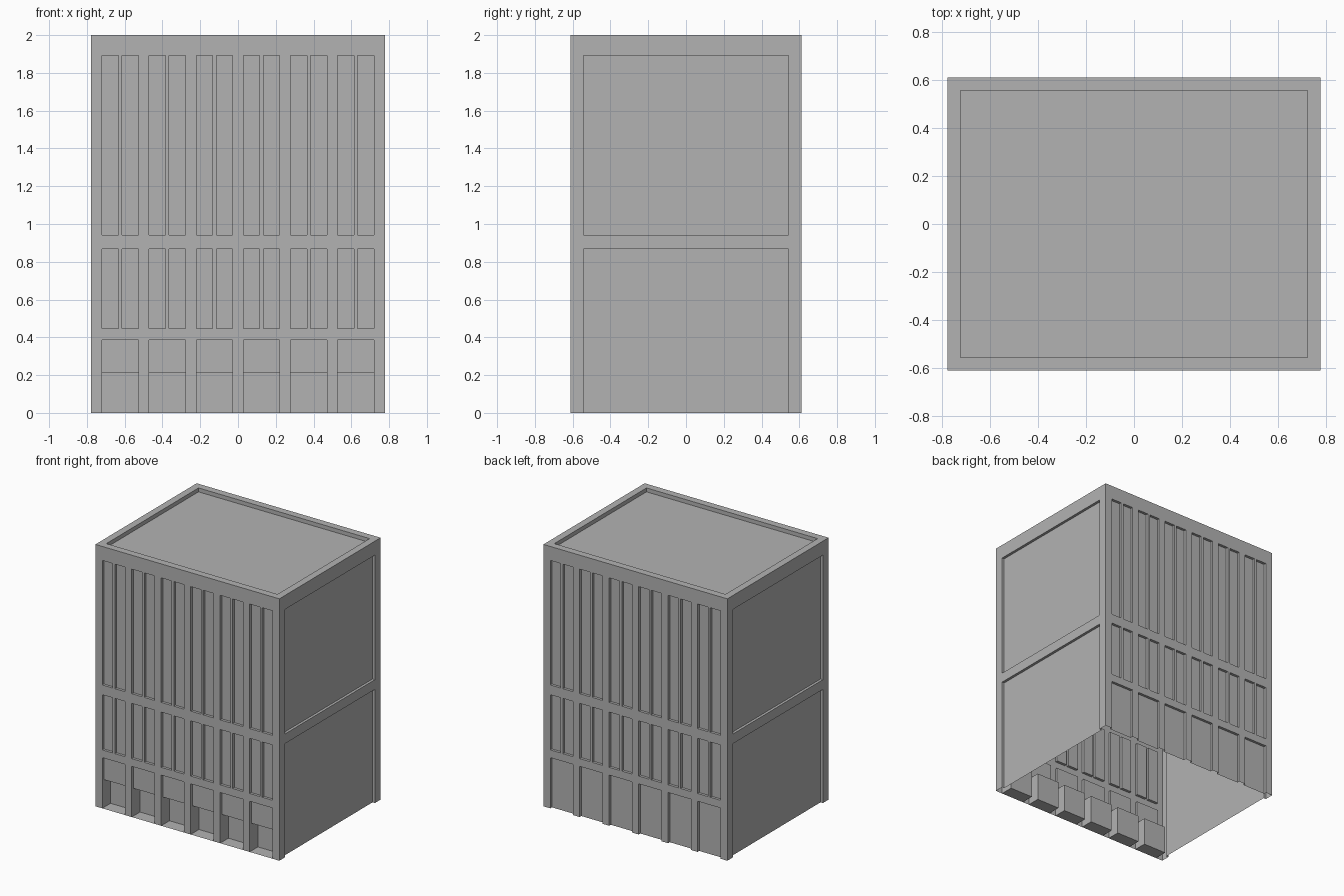
import bpy, bmesh, math
from mathutils import Matrix, Vector

cube = bpy.data.objects.get("Cube")
if cube:
    bpy.data.objects.remove(cube, do_unlink=True)

HALF_X, HALF_Y, HEIGHT = 0.777, 0.611, 2.0
RECESS, DOORWAY, ROOF_DROP = 0.02, 0.10, 0.03

concrete = bpy.data.materials.new("concrete_grey")
concrete.use_nodes = True
colour = (0.45, 0.45, 0.45, 1)
concrete.diffuse_color = colour
concrete.node_tree.nodes["Principled BSDF"].inputs["Base Color"].default_value = colour


def relief(name, us, vs, depth, matrix):
    """Flat skin over a grid of cells, each sunk by depth(column, row), with steps between."""
    bm = bmesh.new()
    nu, nv = len(us) - 1, len(vs) - 1

    def quad(*points):
        bm.faces.new([bm.verts.new(p) for p in points])

    for i in range(nu):
        for j in range(nv):
            u0, u1, v0, v1 = us[i], us[i + 1], vs[j], vs[j + 1]
            d = depth(i, j)
            quad((u0, v0, -d), (u1, v0, -d), (u1, v1, -d), (u0, v1, -d))
            # jamb towards the next column
            e = depth(i + 1, j) if i + 1 < nu else d
            if e != d:
                quad((u1, v0, -d), (u1, v0, -e), (u1, v1, -e), (u1, v1, -d))
            # sill or lintel towards the next row
            e = depth(i, j + 1) if j + 1 < nv else d
            if e != d:
                quad((u0, v1, -d), (u1, v1, -d), (u1, v1, -e), (u0, v1, -e))
            # floor slab of a deep doorway
            if j == 0 and d == DOORWAY:
                quad((u0, v0, 0), (u1, v0, 0), (u1, v0, -d), (u0, v0, -d))

    # weld, then merge coplanar cells into clean panels
    bmesh.ops.remove_doubles(bm, verts=bm.verts, dist=1e-5)
    bmesh.ops.dissolve_limit(bm, angle_limit=math.radians(1),
                             verts=bm.verts, edges=bm.edges)
    bmesh.ops.triangulate(bm, faces=[f for f in bm.faces if len(f.verts) > 4])
    bm.transform(matrix)
    mesh = bpy.data.meshes.new(name)
    bm.to_mesh(mesh)
    bm.free()
    mesh.materials.append(concrete)
    obj = bpy.data.objects.new(name, mesh)
    bpy.context.collection.objects.link(obj)
    return obj


def wall_matrix(turn, distance):
    """Stand a wall up facing the front, push it out and turn it about the centre."""
    upright = Matrix.Rotation(math.pi / 2, 4, 'X')
    return (Matrix.Rotation(math.radians(turn), 4, 'Z')
            @ Matrix.Translation(Vector((0, -distance, 0))) @ upright)


# Window bays: each has two lights with a mullion between
BAYS, PITCH, LIGHT, MULLION = 6, 0.249, 0.087, 0.019
columns = [-HALF_X]
for bay in range(BAYS):
    start = -0.719 + bay * PITCH
    columns += [start, start + LIGHT, start + LIGHT + MULLION, start + 2 * LIGHT + MULLION]
columns.append(HALF_X)
rows = [0, 0.212, 0.387, 0.446, 0.868, 0.942, 1.893, HEIGHT]


def bay_depth(i, j, ground):
    part = i % 4                      # 0 pier, 1 and 3 lights, 2 mullion
    if part == 0 or i > BAYS * 4:
        return 0 if part == 0 or j not in (0, 1, 3, 5) or i > BAYS * 4 else RECESS
    if j == 0:
        return ground
    if j == 1:
        return RECESS
    return RECESS if j in (3, 5) and part != 2 else 0


relief("front_wall", columns, rows,
       lambda i, j: bay_depth(i, j, DOORWAY), wall_matrix(0, HALF_Y))
relief("back_wall", columns, rows,
       lambda i, j: bay_depth(i, j, RECESS), wall_matrix(180, HALF_Y))

# Side walls: two large sunken panels
side_columns = [-HALF_Y, -0.542, 0.542, HALF_Y]
side_rows = [0, 0.868, 0.942, 1.893, HEIGHT]
for name, turn in (("left_wall", 90), ("right_wall", -90)):
    relief(name, side_columns, side_rows,
           lambda i, j: RECESS if i == 1 and j in (0, 2) else 0,
           wall_matrix(turn, HALF_X))

# Roof sunk inside a low parapet
relief("roof", [-HALF_X, -0.723, 0.723, HALF_X], [-HALF_Y, -0.556, 0.556, HALF_Y],
       lambda i, j: ROOF_DROP if i == 1 and j == 1 else 0,
       Matrix.Translation((0, 0, HEIGHT)))
